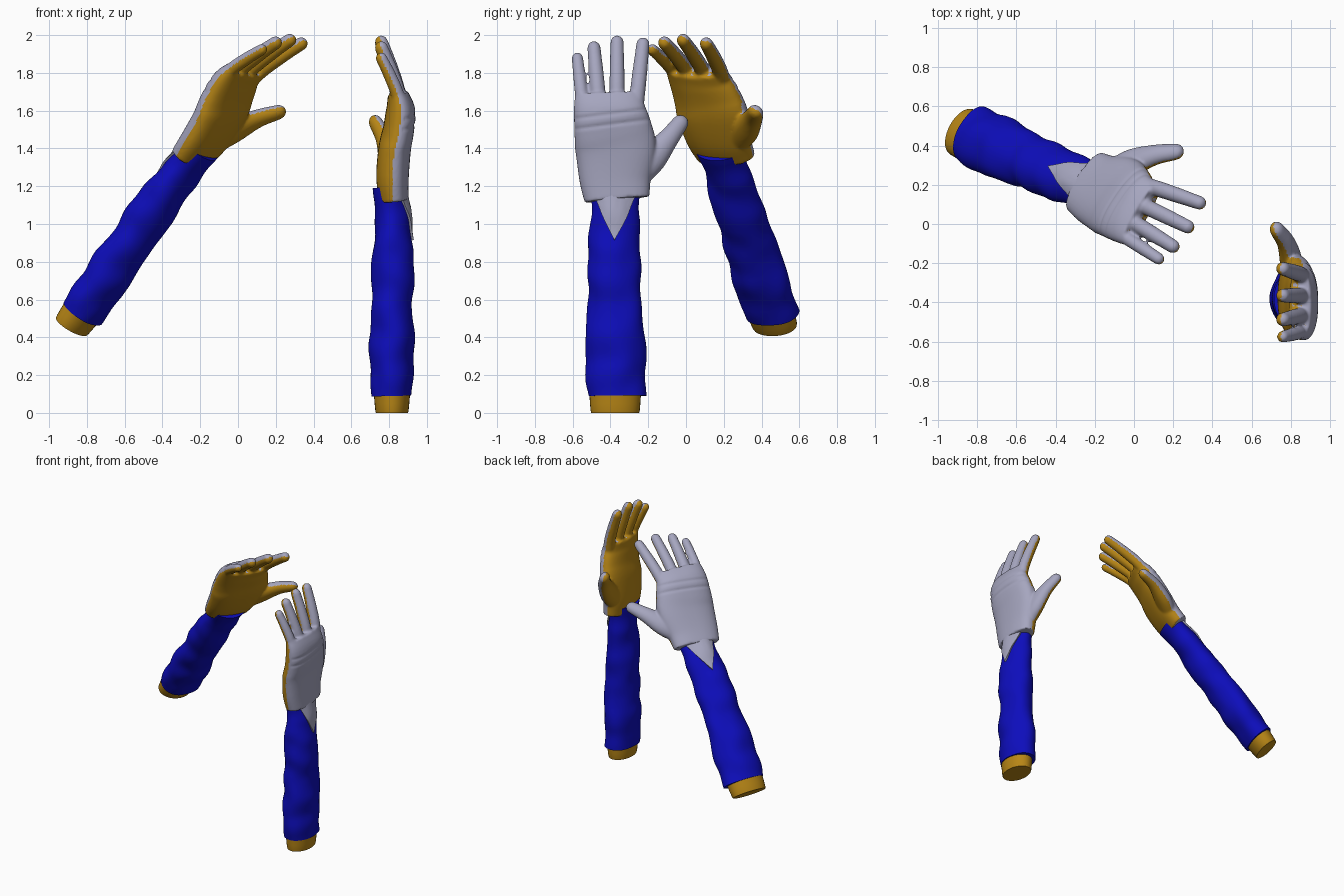
import bpy, bmesh, math
from mathutils import Vector, Matrix, noise

cube = bpy.data.objects.get("Cube")
if cube:
    bpy.data.objects.remove(cube, do_unlink=True)


def material(name, rgb):
    m = bpy.data.materials.new(name)
    m.use_nodes = True
    m.diffuse_color = (*rgb, 1)
    m.node_tree.nodes["Principled BSDF"].inputs["Base Color"].default_value = (*rgb, 1)
    return m


GREY = material("lavender_grey", (0.38, 0.38, 0.52))
GOLD = material("gold", (0.48, 0.24, 0.008))
BLUE = material("deep_blue", (0.004, 0.004, 0.5))


def interpolate(sections, steps):
    """Smooth spline through sections (x, y, z, x radius, y radius)."""
    p = [Vector(s) for s in sections]
    p = [2 * p[0] - p[1]] + p + [2 * p[-1] - p[-2]]
    out = []
    for a, b, c, d in zip(p, p[1:], p[2:], p[3:]):
        for k in range(steps):
            t = k / steps
            out.append(0.5 * (2 * b + (c - a) * t + (2 * a - 5 * b + 4 * c - d) * t * t
                              + (3 * b - a - 3 * c + d) * t ** 3))
    return out + [p[-2]]


def loft(bm, sections, steps=5, sides=32, power=1.0, rounded=False, bumps=0.0):
    """Closed tube whose rings follow the path through the sections."""
    rows = interpolate(sections, steps)
    if rounded:
        end = rows[-1].copy()
        axis = (Vector(end[:3]) - Vector(rows[-2][:3])).normalized()
        for a in (0.4, 0.8, 1.1, 1.35):
            c = Vector(end[:3]) + axis * end[4] * math.sin(a)
            rows.append(Vector((*c, end[3] * math.cos(a), end[4] * math.cos(a))))
    rings = []
    for i, s in enumerate(rows):
        lo, hi = rows[max(i - 1, 0)], rows[min(i + 1, len(rows) - 1)]
        axis = (Vector(hi[:3]) - Vector(lo[:3])).normalized()
        u = Vector((1, 0, 0))
        u = (u - axis * u.dot(axis)).normalized()
        v = axis.cross(u)
        ring = []
        for j in range(sides):
            a = math.tau * j / sides
            ca, sa = math.cos(a), math.sin(a)
            ca = math.copysign(abs(ca) ** power, ca)
            sa = math.copysign(abs(sa) ** power, sa)
            co = Vector(s[:3]) + u * s[3] * ca + v * s[4] * sa
            if bumps:
                co += (u * ca + v * sa) * bumps * noise.noise(co * 7)
            ring.append(bm.verts.new(co))
        rings.append(ring)
    for r, q in zip(rings, rings[1:]):
        for j in range(sides):
            k = (j + 1) % sides
            bm.faces.new((r[j], r[k], q[k], q[j]))
    bm.faces.new(rings[0][::-1])
    bm.faces.new(rings[-1])


def to_mesh(bm, name):
    bmesh.ops.recalc_face_normals(bm, faces=bm.faces)
    me = bpy.data.meshes.new(name)
    bm.to_mesh(me)
    bm.free()
    return me


def bake(me, modifiers):
    """Apply modifiers given as (type, settings) and return the new mesh."""
    ob = bpy.data.objects.new("helper", me)
    bpy.context.collection.objects.link(ob)
    for kind, settings in modifiers:
        mod = ob.modifiers.new(kind, kind)
        for key, value in settings.items():
            setattr(mod, key, value)
    dg = bpy.context.evaluated_depsgraph_get()
    result = bpy.data.meshes.new_from_object(ob.evaluated_get(dg))
    bpy.data.objects.remove(ob, do_unlink=True)
    return result


# Forearm stub: gold end below the sleeve
bm = bmesh.new()
loft(bm, [(0, 0, 0, .08, .12), (0, 0, .012, .088, .13), (0, 0, .15, .1, .14)], steps=3)
stub = to_mesh(bm, "forearm_end")
stub.materials.append(GOLD)

# Sleeve: slightly wrinkled tube
SLEEVE = [(0, .005, .09, .108, .155), (-.003, .004, .25, .113, .16),
          (.003, 0, .42, .116, .153), (0, -.005, .6, .107, .142),
          (.006, -.005, .75, .112, .14), (.005, -.004, .9, .102, .135),
          (.003, 0, 1.05, .092, .131), (-.015, 0, 1.2, .081, .127)]
bm = bmesh.new()
loft(bm, SLEEVE, steps=7, sides=48, bumps=.016)
sleeve = to_mesh(bm, "sleeve")
sleeve.materials.append(BLUE)

# Glove point: V-shaped flap lying over the back of the sleeve
rows = interpolate(SLEEVE, 12)
bm = bmesh.new()
grid = []
for i in range(-10, 11):
    a = .88 * i / 10
    low = .915 + .225 * abs(i) / 10
    column = []
    for k in range(9):
        z = low + (1.2 - low) * k / 8
        s = min(rows, key=lambda r: abs(r[2] - z))
        out = Vector((math.cos(a), math.sin(a), 0))
        co = Vector((s[0] + s[3] * out.x, s[1] + s[4] * out.y, z))
        co += out * (.012 + .016 * noise.noise(co * 7))
        column.append(bm.verts.new(co))
    grid.append(column)
for c, d in zip(grid, grid[1:]):
    for k in range(8):
        bm.faces.new((c[k], d[k], d[k + 1], c[k + 1]))
flap = bake(to_mesh(bm, "glove_point"), [("SOLIDIFY", {"thickness": .012})])
flap.materials.append(GREY)

# Hand: palm, four fingers and thumb fused into one skin
bm = bmesh.new()
loft(bm, [(.01, .01, 1.13, .078, .172), (.003, 0, 1.25, .086, .192),
          (.015, .002, 1.4, .086, .214), (.035, -.012, 1.5, .082, .206),
          (.046, -.03, 1.6, .078, .19), (.032, -.034, 1.69, .055, .178)],
     sides=48, power=.85)
for base_y, tip_y, tip_z, r in ((-.17, -.2, 1.91, .032), (-.085, -.112, 1.97, .037),
                                (.01, .01, 2.0, .037), (.11, .147, 1.99, .037)):
    span = tip_z - r - 1.62
    path = []
    for f, x, w in ((0, .045, 1.12), (.3, .026, 1.1), (.6, -.006, 1.06), (.8, -.03, 1), (1, -.056, .95)):
        path.append((x, base_y + (tip_y - base_y) * f, 1.62 + span * f, r * w, r * w))
    loft(bm, path, sides=20, rounded=True)
loft(bm, [(-.005, .09, 1.25, .055, .08), (-.015, .19, 1.345, .057, .08),
          (-.04, .28, 1.45, .046, .056), (-.085, .345, 1.535, .037, .044)],
     sides=24, rounded=True)
hand = bake(to_mesh(bm, "gloved_hand"), [
    ("REMESH", {"mode": "VOXEL", "voxel_size": .0085}),
    ("SMOOTH", {"factor": .5, "iterations": 5})])

# Seam grooves across the back of the hand
for v in hand.vertices:
    if v.normal.x > .3 and v.co.y < .19:
        for height in (1.53, 1.585):
            d = (v.co.z - height - .13 * v.co.y) / .011
            v.co.x -= .005 * math.exp(-d * d)
hand.update()

# Grey back, gold palm side
hand.materials.clear()
hand.materials.append(GREY)
hand.materials.append(GOLD)
for p in hand.polygons:
    back = Vector((1, 0, -.1))
    if p.center.y > .2 and p.center.z < 1.62:
        back = Vector((1, .3, .3))
    elif p.center.z > 1.65:
        back = Vector((1, 0, .33))
    p.material_index = 0 if p.normal.dot(back) > 0 else 1

# Place one arm upright and its mirrored twin leaning
forward = Vector((.566, -.239, .788)).normalized()
side = Vector((.5, .865, -.05))
side = (side - forward * side.dot(forward)).normalized()
turn = Matrix((forward.cross(side), side, forward)).transposed().to_4x4()
PLACES = {"left": Matrix.Translation((.815, -.375, 0)),
          "right": Matrix.Translation((-.88, .47, .46)) @ turn}
PARTS = {"forearm_end": stub, "sleeve": sleeve, "glove_point": flap, "gloved_hand": hand}
for where, place in PLACES.items():
    for part, source in PARTS.items():
        me = source.copy()
        me.transform(place)
        if place.determinant() < 0:
            me.flip_normals()
        me.shade_smooth()
        me.set_sharp_from_angle(angle=.8)
        bpy.context.collection.objects.link(bpy.data.objects.new(f"{where}_{part}", me))
